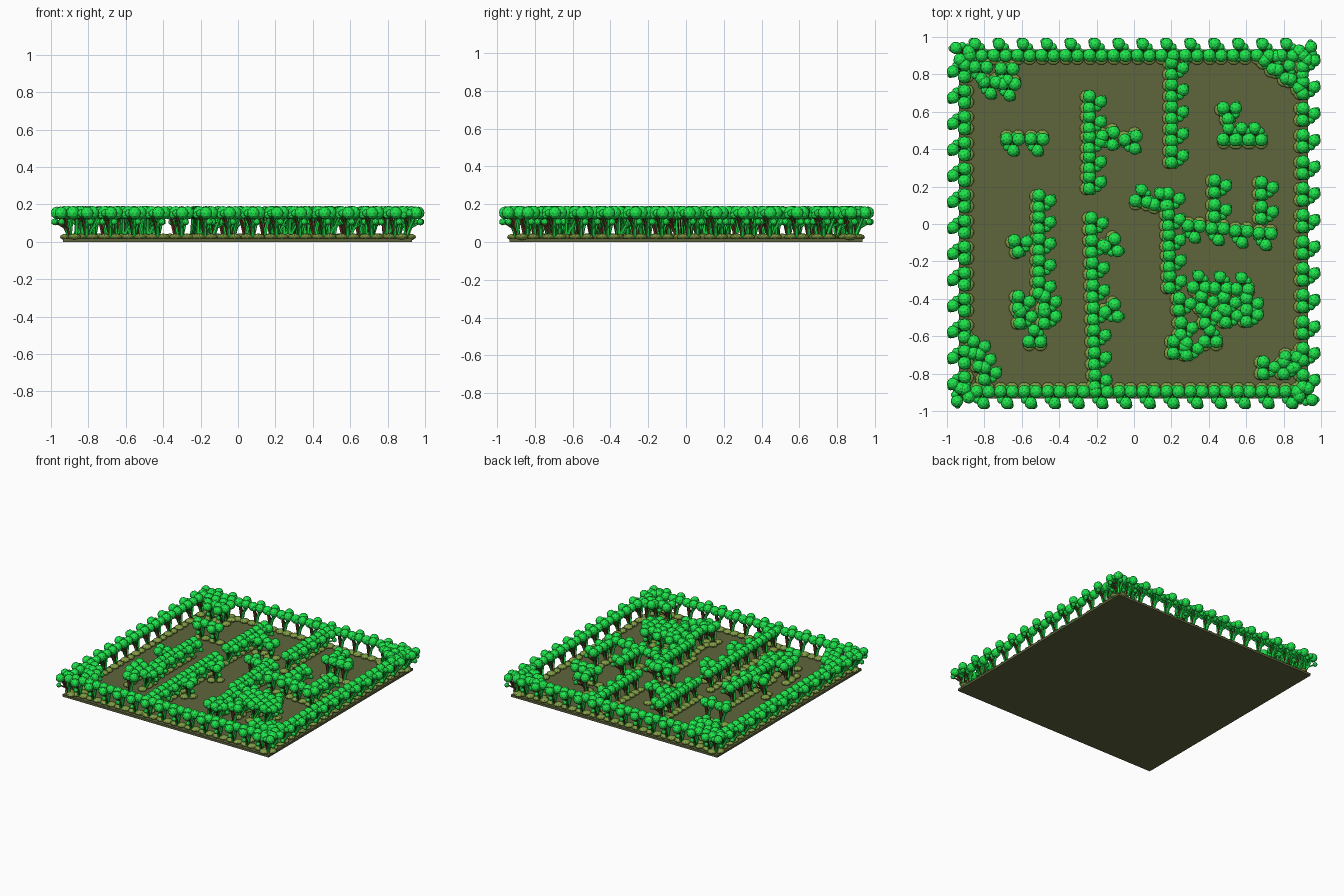
import bpy, bmesh, math
from mathutils import Vector, Matrix

if "Cube" in bpy.data.objects:
    bpy.data.objects.remove(bpy.data.objects["Cube"])


def material(name, rgb):
    m = bpy.data.materials.new(name)
    m.diffuse_color = (*rgb, 1)
    m.use_nodes = True
    m.node_tree.nodes["Principled BSDF"].inputs["Base Color"].default_value = m.diffuse_color
    return m


soil = material("olive_soil", (0.112, 0.13, 0.046))
leaf = material("leaf_green", (0.014, 0.82, 0.075))
bark = material("dark_bark", (0.085, 0.024, 0.010))
moss = material("moss_green", (0.225, 0.34, 0.06))

# Ground slab
bpy.ops.mesh.primitive_cube_add(size=1, location=(-0.003, 0, 0.009))
ground = bpy.context.object
ground.name = "ground_slab"
ground.scale = (1.866, 1.866, 0.018)
ground.data.materials.append(soil)


def paint(bm, start, index):
    bm.faces.ensure_lookup_table()
    for f in bm.faces[start:]:
        f.material_index = index


def blob(bm, pos, r, index, squash=1.0):
    start = len(bm.faces)
    bmesh.ops.create_icosphere(bm, subdivisions=2, radius=r,
                               matrix=Matrix.Translation(pos) @ Matrix.Diagonal((1, 1, squash, 1)))
    paint(bm, start, index)


def limb(bm, a, b, r1, r2):
    a, b = Vector(a), Vector(b)
    d = b - a
    start = len(bm.faces)
    rot = d.to_track_quat('Z', 'Y').to_matrix().to_4x4()
    bmesh.ops.create_cone(bm, cap_ends=True, segments=5, radius1=r1, radius2=r2, depth=d.length,
                          matrix=Matrix.Translation((a + b) / 2) @ rot)
    paint(bm, start, 1)


# Template tree: mossy mounds, V-shaped stems, three crowns with small tufts; +x is the outward side
def tree_mesh():
    bm = bmesh.new()
    for y in (-0.03, 0.03):
        blob(bm, (-0.014, y, 0.026), 0.036, 2, 0.5)
    crowns = [((0.062, 0.004, 0.154), 0.034), ((0.002, 0.033, 0.155), 0.036), ((0, -0.031, 0.156), 0.035)]
    for pos, r in crowns:
        limb(bm, (-0.006, 0, 0.025), pos, 0.012, 0.007)
        blob(bm, pos, r, 0)
    # Side twigs ending in small tufts
    tufts = [((0.076, 0.022, 0.106), 0.018), ((0.046, -0.028, 0.152), 0.021),
             ((-0.016, 0.010, 0.146), 0.019), ((0.020, -0.046, 0.142), 0.019)]
    for pos, r in tufts:
        limb(bm, (0.012, 0, 0.07), pos, 0.007, 0.005)
        blob(bm, pos, r, 0)
    me = bpy.data.meshes.new("tree")
    bm.to_mesh(me)
    bm.free()
    for m in (leaf, bark, moss):
        me.materials.append(m)
    return me


tree = tree_mesh()


# Row of trees between two points, outward side turned to the given angle
def row(name, x0, y0, x1, y1, n, deg):
    for i in range(n):
        t = i / (n - 1) if n > 1 else 0
        ob = bpy.data.objects.new(f"{name}_tree_{i + 1}", tree)
        ob.location = (x0 + (x1 - x0) * t, y0 + (y1 - y0) * t, 0)
        ob.rotation_euler.z = math.radians(deg)
        bpy.context.collection.objects.link(ob)


# Border hedges
row("north_border", -0.845, 0.90, 0.82, 0.90, 14, 90)
row("south_border", -0.81, -0.895, 0.84, -0.895, 14, -90)
row("west_border", -0.905, 0.82, -0.905, -0.85, 13, 180)
row("east_border", 0.902, 0.87, 0.902, -0.84, 13, 0)
for sx in (-1, 1):
    for sy in (-1, 1):
        row("corner", 0.905 * sx, 0.90 * sy, 0, 0, 1, math.degrees(math.atan2(sy, sx)))

# Corner thickets
row("northwest_thicket", -0.82, 0.84, -0.68, 0.83, 2, -90)
row("northwest_inner", -0.77, 0.76, -0.67, 0.75, 2, -90)
row("northeast_thicket", 0.72, 0.85, 0.86, 0.75, 3, 45)
row("southwest_thicket", -0.86, -0.66, -0.80, -0.80, 3, 0)
row("southeast_thicket", 0.69, -0.77, 0.80, -0.77, 2, 0)
row("southeast_end", 0.84, -0.71, 0.84, -0.71, 1, -90)

# Inner hedges: north half
row("north_hedge_a", -0.24, 0.65, -0.24, 0.22, 5, 0)
row("north_branch_a", -0.14, 0.48, -0.02, 0.46, 2, -70)
row("north_hedge_b", 0.20, 0.83, 0.20, 0.36, 5, 0)
row("northwest_clump", -0.65, 0.455, -0.52, 0.455, 2, -90)
row("northeast_clump", 0.51, 0.45, 0.65, 0.45, 3, 90)
row("northeast_clump_top", 0.49, 0.59, 0.49, 0.59, 1, 25)

# Inner hedges: west side
row("west_hedge", -0.51, 0.12, -0.51, -0.34, 5, 0)
row("west_branch", -0.63, -0.12, -0.63, -0.12, 1, 20)
row("west_clump", -0.62, -0.42, -0.48, -0.42, 2, 0)
row("west_clump_low", -0.61, -0.50, -0.48, -0.50, 2, 0)
row("west_clump_end", -0.53, -0.63, -0.53, -0.63, 1, 90)

# Inner hedges: south centre
row("south_hedge", -0.23, 0.0, -0.21, -0.84, 8, 0)
row("south_branch_a", -0.13, -0.10, -0.13, -0.10, 1, -50)
row("south_branch_b", -0.13, -0.45, -0.12, -0.45, 1, -50)

# Inner hedges: east side
row("east_stub", 0.04, 0.12, 0.14, 0.10, 2, 85)
row("east_hedge", 0.18, 0.13, 0.19, -0.31, 5, 0)
row("east_cross", 0.32, -0.01, 0.70, -0.05, 4, -90)
row("east_rise_a", 0.43, 0.20, 0.43, 0.07, 2, 0)
row("east_rise_b", 0.68, 0.19, 0.68, 0.06, 2, 0)
row("east_clump_top", 0.35, -0.34, 0.58, -0.35, 3, 90)
row("east_clump_middle", 0.36, -0.42, 0.60, -0.43, 3, 0)
row("east_clump_low", 0.38, -0.50, 0.60, -0.49, 3, 0)
row("east_tail", 0.24, -0.43, 0.25, -0.56, 2, 0)
row("east_tail_end", 0.21, -0.66, 0.28, -0.67, 2, 0)
row("east_tail_clump", 0.41, -0.63, 0.41, -0.63, 1, 90)
